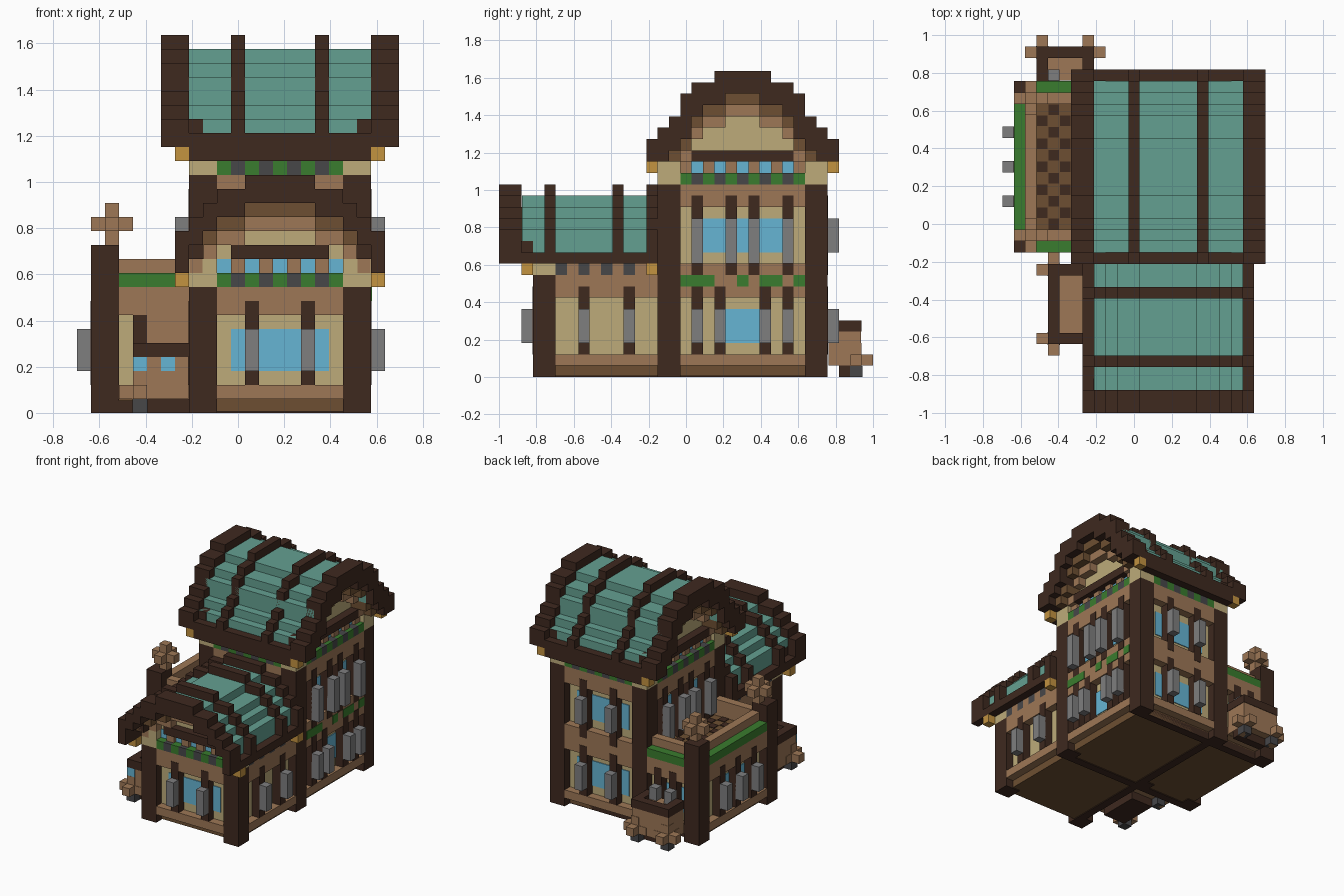
import bpy, bmesh
from mathutils import Matrix, Vector

if "Cube" in bpy.data.objects:
    bpy.data.objects.remove(bpy.data.objects["Cube"])

U = 2 / 33                       # one building block
ORIGIN = Vector((-11.5, -16.5, 0))


def linear(c):
    c /= 255
    return c / 12.92 if c < 0.04045 else ((c + 0.055) / 1.055) ** 2.4


def material(name, *rgb):
    m = bpy.data.materials.new(name)
    col = [linear(c) for c in rgb] + [1]
    m.use_nodes = True
    m.diffuse_color = col
    m.node_tree.nodes["Principled BSDF"].inputs["Base Color"].default_value = col
    return m


DARK = material("dark timber", 62, 41, 31)
BROWN = material("brown timber", 109, 79, 50)
LIGHT = material("light timber", 157, 119, 86)
SAND = material("sand plaster", 189, 171, 122)
TEAL = material("teal roofing", 100, 160, 145)
GREEN = material("green leaves", 58, 124, 46)
BLUE = material("blue glass", 102, 181, 212)
GREY = material("grey shutter", 126, 126, 127)
SLATE = material("slate grey", 71, 71, 73)
OCHRE = material("ochre block", 195, 147, 64)

parts = {}


def box(name, mat, x, y, z):
    """Add a block spanning three (low, high) ranges to a named part."""
    bm = parts.setdefault((name, mat), bmesh.new())
    lo, hi = (Vector(p) for p in zip(x, y, z))
    size = (hi - lo) * U
    place = Matrix.Translation(((lo + hi) / 2 + ORIGIN) * U)
    bmesh.ops.create_cube(bm, size=1, matrix=place @ Matrix.Diagonal((*size, 1)))


def cell(i, grow=0):
    return (i - grow, i + 1 + grow)


class Wall:
    """A wall plane; blocks are placed along it, outward from it and upward."""

    def __init__(self, name, axis, sign, plane, lo, hi):
        self.name, self.axis, self.sign, self.plane = name, axis, sign, plane
        self.lo, self.hi = lo, hi

    def put(self, part, mat, along, z, depth=(0, 1)):
        out = sorted(self.plane + self.sign * d for d in depth)
        x, y = (out, along) if self.axis == "x" else (along, out)
        box(self.name + "_" + part, mat, x, y, z)

    def span(self, part, mat, z, inset=0, depth=(0, 1)):
        self.put(part, mat, (self.lo + inset, self.hi - inset), z, depth)

    def glass(self, spans, z):
        for s in spans:
            self.put("window", BLUE, s, z, (-0.1, 0.1))

    def shutters(self, cells, post, leaf):
        for c in cells:
            self.put("pilaster", DARK, cell(c), post, (0, 1.04))
            if leaf:
                self.put("shutter", GREY, cell(c), leaf, (1, 2))

    def ground(self, cells, spans, band_top, leaf=(3, 6)):
        self.span("base", LIGHT, (1, 2))
        self.span("band", LIGHT, (7, band_top))
        self.shutters(cells, (2, 8), leaf)
        self.glass(spans, (3, 6))

    def upper(self, cells, spans, leaf_low):
        self.span("top_band", LIGHT, (15, 17))
        self.shutters(cells, (9, 16), (leaf_low, 14))
        self.glass(spans, (11, 14))

    def frieze(self, z, even, odd, depth=(0, 1)):
        for i in range(self.lo, self.hi):
            mat = odd if (i - self.lo) % 2 else even
            if mat:
                self.put("frieze", mat, cell(i), (z, z + 1), depth)


def body(name, x, y, top):
    box(name + "_foundation", BROWN, x, y, (0.1, 1))
    box(name + "_body", SAND, x, y, (1, top))


def plus(name, x, y, z):
    for k in range(3):
        r = [cell(x), cell(y), cell(z)]
        r[k] = cell(r[k][0], 1)
        box(name, LIGHT, *r)


# Main bodies
body("tower", (9, 20), (15, 28), 19)
body("front_house", (9, 20), (4, 15), 11)
body("terrace", (2, 9), (15, 28), 9)

# Corner posts and the plaster blocks above them
for x in (8, 19):
    for y, top in ((3, 9), (14, 17), (27, 17)):
        box("corner_post", DARK, (x, x + 2), (y, y + 2), (0, top))
        box("corner_plaster", SAND, (x, x + 2), (y, y + 2), (top, top + 2))
for y in (14, 27):
    box("terrace_post", DARK, (1, 3), (y, y + 2), (0, 12))
for y in (15, 27):
    plus("post_finial", 2, y, 13)

# Beams under the floor
for y in (14, 27):
    box("floor_beam", DARK, (3, 20), cell(y), (0, 0.9))
box("floor_beam", DARK, cell(9), (4, 28), (0, 0.9))

# Tower walls
SIDE_GLASS = ((18, 20), (21, 22), (23, 25))
left = Wall("tower_left", "x", 1, 20, 16, 27)
right = Wall("tower_right", "x", -1, 9, 16, 27)
back = Wall("tower_back", "y", 1, 28, 10, 19)
front = Wall("tower_front", "y", -1, 15, 10, 19)
left.ground((17, 19, 23, 25), [(20, 23)], 10)
for i in (16, 17, 18, 21, 23, 24, 26):
    left.put("ivy", GREEN, cell(i), (8, 9), (0.5, 1.07))
for w in (left, right):
    w.upper((17, 20, 22, 25), SIDE_GLASS, 10)
    w.frieze(17, GREEN, SLATE)
    w.frieze(18, None, BLUE, (-0.1, 0.1))
    w.frieze(18, LIGHT, None, (0, 0.5))
    w.span("gable_beam", DARK, (19, 20), 1)
back.ground((12, 16), [(11, 18)], 10)
back.upper((12, 16), [(11, 18)], 11)
front.span("top_band", LIGHT, (15, 17))
for w in (back, front):
    w.frieze(17, GREEN, SLATE)
    w.span("eave_beam", DARK, (18, 19))
    w.span("eave_beam", DARK, (18, 19), -2, (1, 2))

# Front house walls
porch = Wall("house_front", "y", -1, 4, 10, 19)
porch.ground((12, 16), [(11, 18)], 9)
porch.frieze(9, GREEN, SLATE)
porch.frieze(10, BLUE, None, (-0.1, 0.1))
porch.frieze(10, None, LIGHT, (0, 0.5))
porch.span("gable_beam", DARK, (11, 12), 1)
for name, sign, plane, leaf in (("house_left", 1, 20, (3, 6)), ("house_right", -1, 9, None)):
    w = Wall(name, "x", sign, plane, 5, 14)
    w.ground((7, 11), [], 9, leaf)
    w.frieze(9, SLATE, LIGHT)
    w.span("eave_board", LIGHT, (10, 11))

# Terrace walls, hedge, parapet and floor
t_side = Wall("terrace_side", "x", -1, 2, 16, 27)
t_back = Wall("terrace_back", "y", 1, 28, 3, 8)
t_front = Wall("terrace_front", "y", -1, 15, 3, 8)
t_side.ground((18, 21, 24), [(19, 21), (22, 24)], 9)
t_back.ground((4, 6), [(3, 7)], 9)
t_front.ground((), [], 9)
t_front.put("pilaster", DARK, cell(4), (2, 7))
t_front.put("panel", LIGHT, (5, 8), (2, 7))
for w in (t_side, t_back, t_front):
    w.span("hedge", GREEN, (9, 10))
    w.span("parapet", LIGHT, (9, 11), 0, (-1, 0))
box("terrace_deck", BROWN, (3, 9), (16, 27), (9, 9.05))
for x in range(3, 9):
    for y in range(16, 27):
        if (x + y) % 2 == 0:
            box("deck_inlay", DARK, cell(x, -0.04), cell(y, -0.04), (9.04, 9.12))


# Stepped barrel roofs
def roof(name, ridge, low, slope, crown, base, ends, frames, trims, drop, both_ends):
    profile = slope + crown + slope[::-1]
    last = len(profile) - 1
    a, b = ends

    def slab(part, mat, along, across, z):
        if z[0] < z[1]:
            x, y = (along, across) if ridge == "x" else (across, along)
            box(name + "_" + part, mat, x, y, z)

    for i, top in enumerate(profile):
        side = min(i, last - i)              # cells in from the nearer eave
        across = cell(low + i)
        outer = profile[max(side - 1, 0)]
        under = max(base, min(top - 2, outer - drop)) if side else base
        for f in frames:
            slab("rib", DARK, f, across, (under, top))
        if side == 0:
            slab("eave", DARK, (a + 1, b - 1), across, (base, base + 1))
            continue
        tile_low = base + 1 if side == 1 else under
        slab("tiles", TEAL, (a + trims[0] + 0.02, b - 0.5 - both_ends / 2), across, (tile_low, top - 1))
        inner = across
        if side == 1:
            # Dark blocks beside the end frames
            for s in [a + 2] + [b - 3] * both_ends:
                slab("eave_step", DARK, cell(s), cell(low + i, 0.02), (base + 1, base + 2))
            inner = cell(low + i, -0.03)
        # Corbelled layers below the shell
        for step, (part, mat) in enumerate((("soffit", BROWN), ("corbel", LIGHT), ("gable", SAND))):
            t = trims[step]
            hi = under - step
            lo = base if mat is SAND else max(base, hi - 1)
            slab(part, mat, (a + t, b - t * both_ends), inner, (lo, hi))


roof("tower_roof", "x", 13, [21, 22, 23, 25, 26, 26], [27] * 5, 19, (6, 23),
     [(6, 8), (11, 12), (17, 18), (21, 23)], (1, 2, 3), 2, True)
roof("house_roof", "y", 7, [13, 14, 15, 16, 16], [17] * 5, 10, (0, 14),
     [(0, 2), (4, 5), (10, 11), (13, 14)], (2, 3, 4), 1, False)

# Ochre blocks below the roof corners
for x in (7, 21):
    for y, z in ((2, 9), (13, 9), (13, 18), (29, 18)):
        box("eave_block", OCHRE, cell(x), cell(y), cell(z))


# Planter boxes with dark rails and cross-shaped feet
def planter(name, x, y, feet, wall_side):
    (x0, x1), (y0, y1) = x, y
    box(name + "_plinth", DARK, (x0 + 1, x1), (y0 + 1, y1 - 1), (0, 1))
    box(name + "_bed", LIGHT, (x0 + 0.05, x1 - 0.05), (y0 + 0.05, y1 - 0.05), (1, 4.5))
    rails = [(cell(x0), y), (x, cell(y1 - 1))]
    rails.append((x, cell(y0)) if wall_side == "x" else (cell(x1 - 1), y))
    for rx, ry in rails:
        box(name + "_rail", DARK, rx, ry, (4, 5))
    for fx, fy in feet:
        plus(name + "_foot", fx, fy, 1)
        box(name + "_foot_base", SLATE, cell(fx, 0.05), cell(fy, 0.05), (0, 0.98))


planter("side_planter", (4, 8), (6, 13), ((4, 6), (4, 12)), "x")
planter("back_planter", (3, 8), (29, 32), ((3, 31), (7, 31)), "y")
for x in (4, 6):
    box("side_planter_glass", BLUE, cell(x), (6.01, 6.1), (3, 4))

# Turn every collected part into an object
for (name, mat), bm in parts.items():
    mesh = bpy.data.meshes.new(name)
    bm.to_mesh(mesh)
    bm.free()
    mesh.materials.append(mat)
    bpy.context.scene.collection.objects.link(bpy.data.objects.new(name, mesh))
